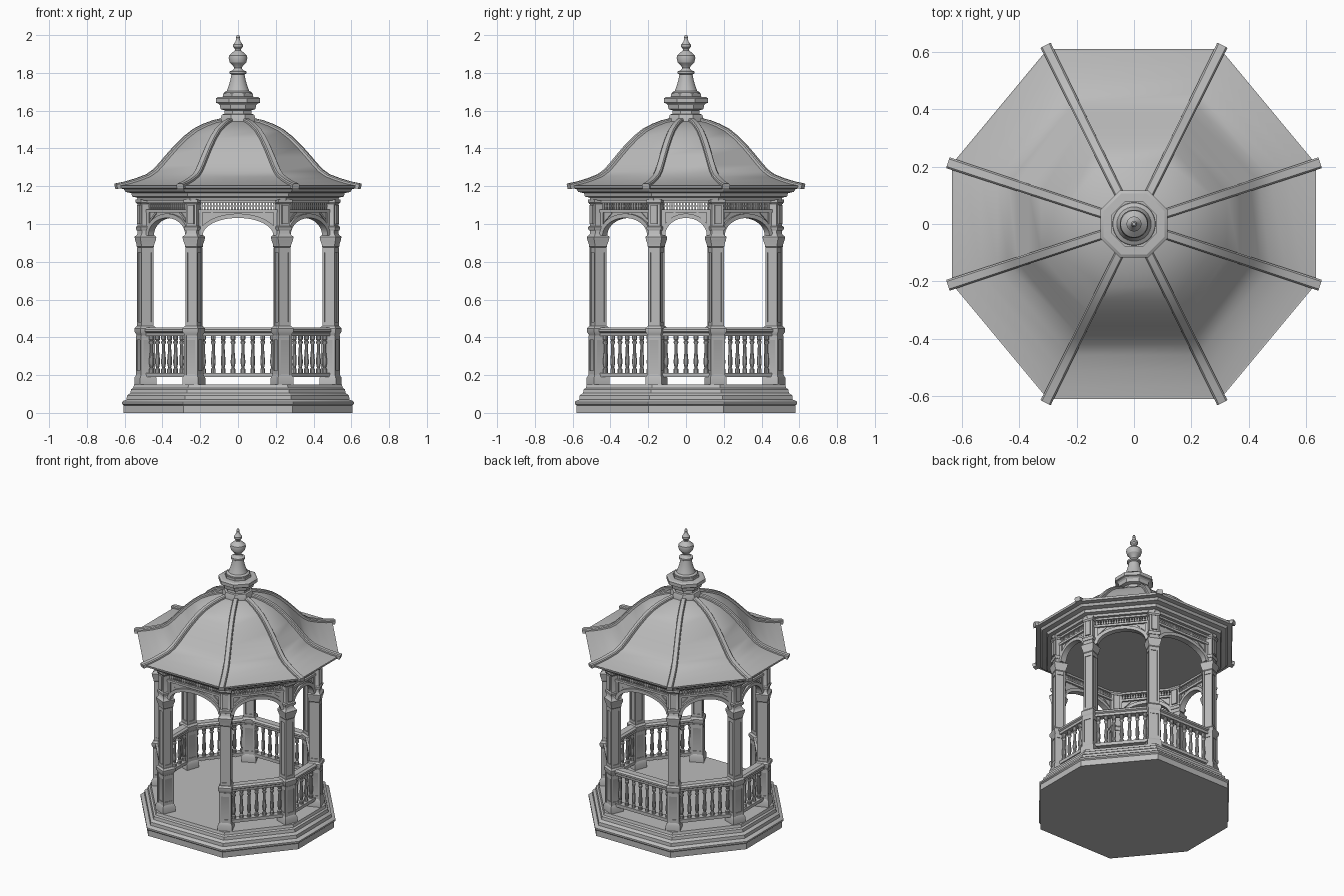
import bpy
import bmesh
import math
from mathutils import Matrix, Vector

if "Cube" in bpy.data.objects:
    bpy.data.objects.remove(bpy.data.objects["Cube"], do_unlink=True)

GREY = (0.5, 0.5, 0.5, 1.0)
stone = bpy.data.materials.new("light_grey")
stone.use_nodes = True
stone.diffuse_color = GREY
stone.node_tree.nodes["Principled BSDF"].inputs["Base Color"].default_value = GREY


def finish(bm, name):
    """Turn a bmesh into a shaded object."""
    bmesh.ops.recalc_face_normals(bm, faces=bm.faces)
    me = bpy.data.meshes.new(name)
    bm.to_mesh(me)
    bm.free()
    me.materials.append(stone)
    ob = bpy.data.objects.new(name, me)
    bpy.context.collection.objects.link(ob)
    bpy.ops.object.select_all(action="DESELECT")
    ob.select_set(True)
    bpy.context.view_layer.objects.active = ob
    bpy.ops.object.shade_smooth_by_angle(angle=math.radians(28))
    return ob


def loft(bm, rings, frame=Matrix()):
    """Skin a list of closed rings and cap both ends."""
    loops = [[bm.verts.new(frame @ Vector(p)) for p in ring] for ring in rings]
    n = len(loops[0])
    for a, b in zip(loops, loops[1:]):
        for i in range(n):
            j = (i + 1) % n
            bm.faces.new((a[i], a[j], b[j], b[i]))
    bm.faces.new(loops[0][::-1])
    bm.faces.new(loops[-1])


def box(bm, frame, x, y, z):
    """Box from (min, max) pairs."""
    loft(bm, [[(x[0], y[0], h), (x[1], y[0], h), (x[1], y[1], h), (x[0], y[1], h)]
              for h in z], frame)


def turned(bm, profile, sides, frame=Matrix()):
    """Round or many-sided body from (radius, height) pairs."""
    turn = math.pi / sides
    loft(bm, [[(r * math.cos(2 * turn * i + turn), r * math.sin(2 * turn * i + turn), z)
               for i in range(sides)] for r, z in profile], frame)


def square(bm, profile, frame):
    """Square body from (half width, height) pairs."""
    turned(bm, [(h * math.sqrt(2), z) for h, z in profile], 4, frame)


def octagon(inset, z=0.0):
    """Plan outline, moved inward by a distance."""
    ax, ay = 0.29 - 0.467 * inset, 0.585 - inset
    bx, by = 0.61 - inset, 0.2 - 0.36 * inset
    half = [(ax, -ay), (bx, -by), (bx, by), (ax, ay)]
    pts = half + [(-x, -y) for x, y in half]
    return [Vector((x, y, z)) for x, y in pts]


# Stepped platform
bm = bmesh.new()
steps = [(0.005, 0), (0.005, 0.04), (-0.003, 0.047), (-0.003, 0.058), (0.005, 0.065),
         (0.02, 0.07), (0.022, 0.092), (0.04, 0.105), (0.044, 0.125), (0.055, 0.132),
         (0.06, 0.15)]
loft(bm, [octagon(d, z) for d, z in steps])
finish(bm, "platform")

# Cornice with flat ceiling
bm = bmesh.new()
mould = [(0.08, 1.125), (0.075, 1.14), (0.05, 1.145), (0.045, 1.163), (0.015, 1.17),
         (0.005, 1.185), (-0.022, 1.19), (-0.025, 1.204)]
loft(bm, [octagon(d, z) for d, z in mould])
finish(bm, "cornice")

# Bell-shaped roof
slope = [(1, 1.203), (0.93, 1.212), (0.84, 1.229), (0.75, 1.251), (0.69, 1.278),
         (0.64, 1.312), (0.58, 1.357), (0.51, 1.407), (0.44, 1.451), (0.36, 1.491),
         (0.28, 1.517), (0.2, 1.536), (0.13, 1.546)]
eave = octagon(-0.025)
bm = bmesh.new()
loft(bm, [[p * s + Vector((0, 0, z)) for p in eave] for s, z in slope])
finish(bm, "roof")

# Raised ribs along the roof corners
bm = bmesh.new()
for corner in eave:
    out = corner.normalized()
    side = Vector((-out.y, out.x, 0))
    path = [out * (corner.length * s) + Vector((0, 0, z))
            for s, z in [(1.018, 1.2)] + slope]
    rings = []
    for i, p in enumerate(path):
        along = (path[min(i + 1, len(path) - 1)] - path[max(i - 1, 0)]).normalized()
        up = along.cross(side)
        up = up if up.z > 0 else -up
        w = side * (0.02 - 0.004 * i / len(path))
        rings.append([p - w - up * 0.015, p + w - up * 0.015, p + w + up * 0.008,
                      p + w * 0.7 + up * 0.014, p - w * 0.7 + up * 0.014,
                      p - w + up * 0.008])
    loft(bm, rings)
finish(bm, "roof_ribs")

# Eight-sided crown under the finial
bm = bmesh.new()
crown = [(0.103, 1.535), (0.103, 1.55), (0.092, 1.58), (0.078, 1.582), (0.076, 1.602),
         (0.1, 1.608), (0.104, 1.63), (0.112, 1.638), (0.127, 1.642), (0.127, 1.665),
         (0.115, 1.672), (0.085, 1.674), (0.085, 1.69)]
turned(bm, crown, 8)
finish(bm, "crown")

# Turned finial
bm = bmesh.new()
spire = [(0.076, 1.685), (0.074, 1.697), (0.06, 1.705), (0.05, 1.73), (0.04, 1.765),
         (0.035, 1.792), (0.045, 1.797), (0.045, 1.808), (0.028, 1.814), (0.02, 1.825),
         (0.026, 1.838), (0.044, 1.856), (0.05, 1.878), (0.047, 1.893), (0.03, 1.908),
         (0.017, 1.918), (0.017, 1.927), (0.026, 1.938), (0.026, 1.95), (0.014, 1.965),
         (0.009, 1.98), (0.011, 1.988), (0.006, 2.0)]
turned(bm, spire, 24)
finish(bm, "finial")

# Columns on the eight corners
COLUMN = [(0.046, 0.148), (0.046, 0.185), (0.037, 0.205), (0.034, 0.21), (0.034, 0.405),
          (0.038, 0.415), (0.045, 0.43), (0.045, 0.448), (0.036, 0.46), (0.028, 0.462),
          (0.028, 0.87), (0.036, 0.88), (0.036, 0.89), (0.043, 0.915), (0.045, 0.932),
          (0.036, 0.942), (0.032, 0.95), (0.032, 1.135)]
posts = octagon(0.12)
bm = bmesh.new()
for i, p in enumerate(posts):
    a = (p - posts[i - 1]).normalized()
    b = (posts[(i + 1) % 8] - p).normalized()
    t = (a + b).normalized()
    frame = Matrix.Translation(p) @ Matrix.Rotation(math.atan2(t.y, t.x), 4, "Z")
    square(bm, COLUMN, frame)
    # Corner strips and end blocks leave sunken panels
    for half, low, high in ((0.039, 0.2, 0.41), (0.034, 0.455, 0.875)):
        for sx in (-1, 1):
            for sy in (-1, 1):
                x = sorted((sx * half, sx * (half - 0.013)))
                y = sorted((sy * half, sy * (half - 0.013)))
                box(bm, frame, x, y, (low, high))
        for z in (low, high - 0.025):
            square(bm, [(half - 0.001, z), (half - 0.001, z + 0.025)], frame)
    # Raised tablet and drop on the upper block
    for y in (-0.036, 0.036):
        box(bm, frame, (-0.018, 0.018), (y - 0.005, y + 0.005), (1.0, 1.1))
    square(bm, [(0.036, 0.965), (0.04, 0.975), (0.04, 0.985), (0.033, 0.99)], frame)
    square(bm, [(0.034, 1.105), (0.041, 1.115), (0.041, 1.13)], frame)
finish(bm, "columns")

SIDES = ["front", "front_left", "left", "back_left",
         "back", "back_right", "right", "front_right"]
RAIL = [(-0.022, 0.408), (0.022, 0.408), (0.024, 0.424), (0.034, 0.43), (0.034, 0.442),
        (0.022, 0.452), (-0.022, 0.452), (-0.034, 0.442), (-0.034, 0.43), (-0.024, 0.424)]
BALUSTER = [(0.013, 0.21), (0.013, 0.232), (0.008, 0.238), (0.013, 0.262), (0.013, 0.28),
            (0.009, 0.32), (0.008, 0.362), (0.013, 0.37), (0.013, 0.378), (0.008, 0.383),
            (0.013, 0.388), (0.013, 0.412)]

for i, side in enumerate(SIDES):
    p, q = posts[i - 1], posts[i]
    t = q - p
    reach = t.length / 2 - 0.025
    frame = (Matrix.Translation((p + q) / 2)
             @ Matrix.Rotation(math.atan2(t.y, t.x), 4, "Z"))

    # Arch with spandrels
    bm = bmesh.new()
    a = reach - 0.022
    arc = [math.pi * k / 24 for k in range(25)]
    curve = [(a * math.cos(u), 0.94 + 0.092 * math.sin(u)) for u in arc]
    outer = [((a + 0.022) * math.cos(u), 0.94 + 0.115 * math.sin(u)) for u in arc]
    loft(bm, [[(x, -0.007, z + 0.005), (x, 0.007, z + 0.005), (x, 0.007, 1.075),
               (x, -0.007, 1.075)] for x, z in curve], frame)
    loft(bm, [[(x, -0.02, z), (x, 0.02, z), (X, 0.02, Z), (X, -0.02, Z)]
              for (x, z), (X, Z) in zip(curve, outer)], frame)
    for s in (-1, 1):
        box(bm, frame, sorted((s * a, s * (reach + 0.01))), (-0.016, 0.016), (0.94, 1.07))
        # Raised diagonal strut in each spandrel
        foot, head = s * (a - 0.005), s * (a - 0.055)
        loft(bm, [[(x, -0.013, z), (x, 0.013, z), (x, 0.013, z + 0.014),
                   (x, -0.013, z + 0.014)] for x, z in ((foot, 1.01), (head, 1.055))], frame)
    finish(bm, "arch_" + side)

    # Frieze of small spindles between two bars
    bm = bmesh.new()
    for z in ((1.062, 1.078), (1.112, 1.132)):
        box(bm, frame, (-reach, reach), (-0.02, 0.02), z)
    n = int(2 * reach / 0.016)
    for k in range(1, n):
        x = -reach + 2 * reach * k / n
        box(bm, frame, (x - 0.0045, x + 0.0045), (-0.008, 0.008), (1.075, 1.115))
    box(bm, frame, (-reach, reach), (-0.005, 0.005), (1.092, 1.098))
    finish(bm, "frieze_" + side)

    # Balustrade on every side except the entrance
    if side == "front":
        continue
    bm = bmesh.new()
    loft(bm, [[(x, y, z) for y, z in RAIL] for x in (-reach, reach)], frame)
    box(bm, frame, (-reach, reach), (-0.022, 0.022), (0.19, 0.212))
    n = round(2 * reach / 0.05)
    for k in range(n):
        x = -reach + 2 * reach * (k + 0.5) / n
        turned(bm, BALUSTER, 10, frame @ Matrix.Translation((x, 0, 0)))
    finish(bm, "balustrade_" + side)
